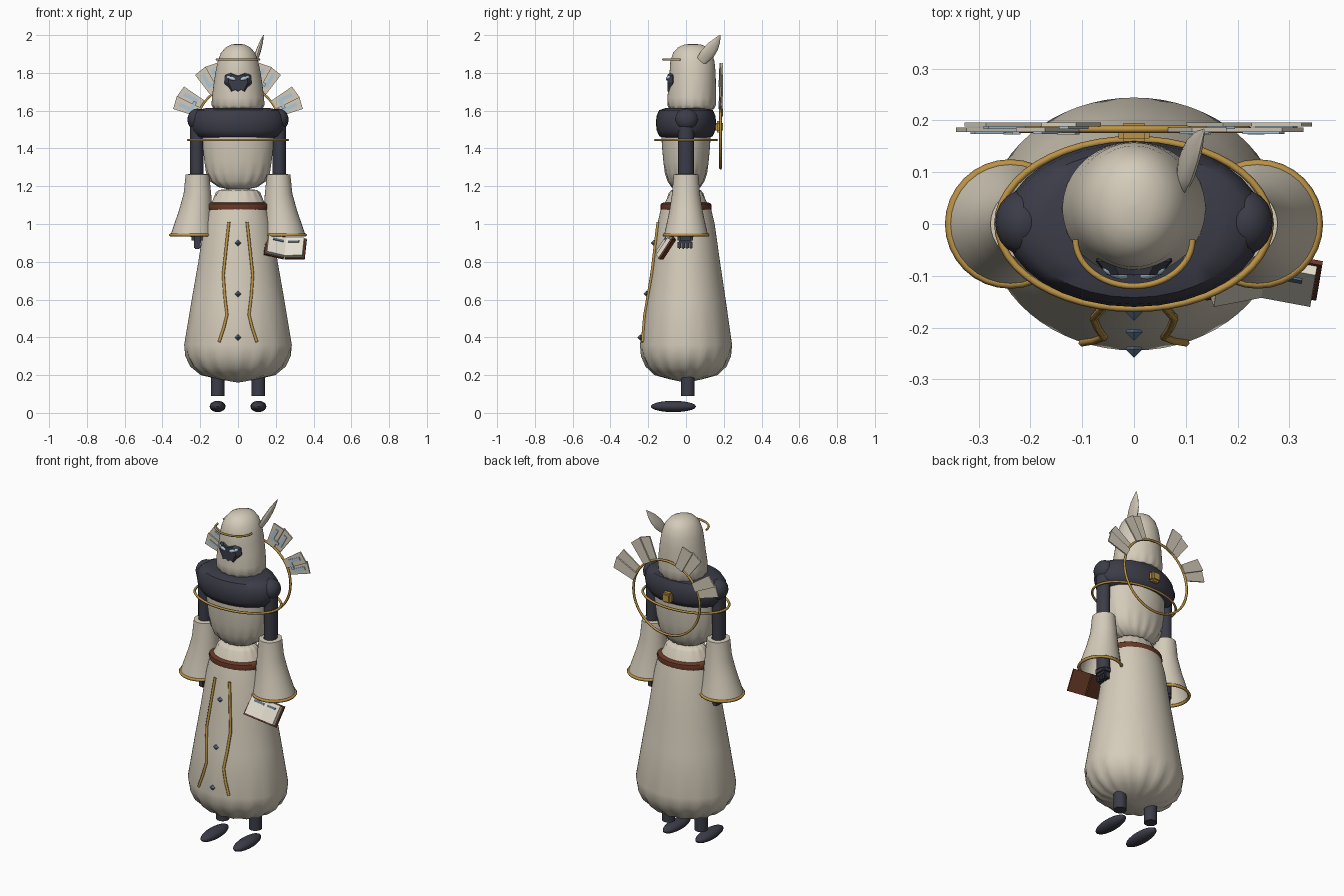
import bpy, bmesh, math
from mathutils import Matrix, Vector

if "Cube" in bpy.data.objects:
    bpy.data.objects.remove(bpy.data.objects["Cube"])


def material(name, rgb):
    m = bpy.data.materials.new(name)
    m.use_nodes = True
    m.diffuse_color = (*rgb, 1)
    m.node_tree.nodes["Principled BSDF"].inputs["Base Color"].default_value = (*rgb, 1)
    return m


CLOTH = material("cream cloth", (0.66, 0.60, 0.49))
DARK = material("dark navy", (0.045, 0.045, 0.065))
GOLD = material("gold trim", (0.50, 0.29, 0.06))
LEATHER = material("brown leather", (0.14, 0.04, 0.02))
PAGE = material("paper", (0.78, 0.73, 0.62))
GLASS = material("pale blue", (0.42, 0.58, 0.68))
STEEL = material("steel blue", (0.10, 0.17, 0.25))


def finish(name, bm, mat, smooth=True):
    bmesh.ops.recalc_face_normals(bm, faces=bm.faces)
    me = bpy.data.meshes.new(name)
    bm.to_mesh(me)
    bm.free()
    me.materials.append(mat)
    ob = bpy.data.objects.new(name, me)
    bpy.context.collection.objects.link(ob)
    if smooth:
        bpy.ops.object.select_all(action="DESELECT")
        ob.select_set(True)
        bpy.context.view_layer.objects.active = ob
        bpy.ops.object.shade_smooth_by_angle(angle=math.radians(45))
    return ob


def loft(name, rings, mat, x=0, segs=32, caps=True, folds=16):
    """Stack of ellipses: (rx, ry, z, centre y, fold depth, x shift)."""
    bm = bmesh.new()
    loops = []
    for ring in rings:
        rx, ry, z, cy, fold, dx = (*ring, 0, 0, 0)[:6]
        loop = []
        for i in range(segs):
            a = math.tau * i / segs
            k = 1 + fold * math.cos(folds * a)
            loop.append(bm.verts.new((x + dx + rx * k * math.cos(a), cy + ry * k * math.sin(a), z)))
        loops.append(loop)
    for lo, hi in zip(loops, loops[1:]):
        for i in range(segs):
            j = (i + 1) % segs
            bm.faces.new((lo[i], lo[j], hi[j], hi[i]))
    if caps:
        bm.faces.new(loops[0])
        bm.faces.new(loops[-1])
    return finish(name, bm, mat)


def ball(name, centre, radii, mat, rot=Matrix(), segs=20):
    bm = bmesh.new()
    bmesh.ops.create_uvsphere(bm, u_segments=segs, v_segments=segs // 2, radius=1,
                              matrix=Matrix.Translation(centre) @ rot @ Matrix.Diagonal((*radii, 1)))
    return finish(name, bm, mat)


def box(name, centre, size, mat, frame=Matrix(), bevel=0):
    bm = bmesh.new()
    bmesh.ops.create_cube(bm, size=1)
    bmesh.ops.transform(bm, verts=bm.verts, matrix=Matrix.Diagonal((*size, 1)))
    if bevel:
        bmesh.ops.bevel(bm, geom=bm.edges[:], offset=bevel, segments=2, affect="EDGES")
    bmesh.ops.transform(bm, verts=bm.verts, matrix=frame @ Matrix.Translation(centre))
    return finish(name, bm, mat, bool(bevel))


def tube(name, points, radius, mat, closed=False):
    """Round tube swept along a path."""
    cu = bpy.data.curves.new(name, "CURVE")
    cu.dimensions = "3D"
    cu.bevel_depth = radius
    cu.bevel_resolution = 1
    cu.use_fill_caps = True
    sp = cu.splines.new("POLY")
    sp.points.add(len(points) - 1)
    for p, co in zip(sp.points, points):
        p.co = (*co, 1)
    sp.use_cyclic_u = closed
    cu.materials.append(mat)
    ob = bpy.data.objects.new(name, cu)
    bpy.context.collection.objects.link(ob)
    return ob


def arc(rx, ry, start=0, end=math.tau, n=48):
    return [(rx * math.cos(start + (end - start) * i / n),
             ry * math.sin(start + (end - start) * i / n)) for i in range(n + 1)]


# Long robe, waist collar and belt
loft("robe_skirt", [(.01, .01, .162), (.1, .085, .178, 0, .02), (.19, .16, .2, 0, .04),
                    (.245, .208, .245, 0, .03), (.275, .235, .3, 0, .015), (.285, .244, .36),
                    (.245, .21, .6), (.21, .18, .8), (.18, .152, 1), (.155, .128, 1.1)], CLOTH, segs=64)
loft("waist_collar", [(.15, .12, 1.1), (.135, .105, 1.125), (.115, .088, 1.165, 0, .03),
                      (.1, .075, 1.18, 0, .03), (.05, .04, 1.185)], CLOTH, segs=64)
loft("belt", [(.15, .12, 1.066), (.163, .133, 1.074), (.167, .136, 1.09),
              (.163, .133, 1.106), (.15, .12, 1.114)], LEATHER)

# Bodice, dark mantle and the ring around the chest
loft("bodice", [(.04, .03, 1.182), (.1, .075, 1.195, 0, .03), (.145, .095, 1.228, 0, .04),
                (.166, .11, 1.27, 0, .02), (.178, .12, 1.33), (.188, .128, 1.42), (.19, .13, 1.48)], CLOTH, segs=64)
loft("mantle", [(.17, .11, 1.452), (.22, .142, 1.465), (.243, .155, 1.495), (.25, .16, 1.535),
                (.243, .155, 1.575), (.22, .142, 1.603), (.17, .11, 1.613), (.08, .06, 1.615)], DARK)
tube("chest_ring", [(x, y, 1.445) for x, y in arc(.263, .163)][:-1], .007, GOLD, True)

# Arms, sleeves, hands, legs and feet on both sides
for side, s in (("left", 1), ("right", -1)):
    ball(side + "_shoulder", (s * .215, .003, 1.553), (.053, .062, .058), DARK)
    loft(side + "_arm", [(.034, .04, .93), (.036, .042, 1.56)], DARK, s * .218, 20)
    loft(side + "_sleeve", [(.118, .117, .94, 0, 0, s * .024), (.106, .105, .99, 0, 0, s * .02),
                            (.088, .088, 1.07, 0, 0, s * .01), (.073, .074, 1.16), (.062, .066, 1.262),
                            (.036, .042, 1.265)], CLOTH, s * .215, caps=False)
    tube(side + "_sleeve_trim", [(s * .239 + x, y, .942) for x, y in arc(.117, .116, n=32)][:-1], .009, GOLD, True)
    box(side + "_palm", (s * .215, -.004, .925), (.062, .08, .05), DARK, bevel=.012)
    for i in range(4):
        box(f"{side}_finger_{i}", (s * .215, -.035 + .0205 * i, .889), (.035, .018, .045), DARK, bevel=.006)
    loft(side + "_leg", [(.036, .036, .09), (.036, .036, .26)], DARK, s * .108, 16)
    bpy.data.objects[side + "_leg"].location.y = .01
    ball(side + "_foot", (s * .108, -.067, .034), (.042, .12, .03), DARK)

# Hood, face mask and eyes
loft("hood", [(.1, .09, 1.602, .028, .02), (.125, .115, 1.608, .03, .03), (.138, .127, 1.63, .03, .015),
              (.138, .129, 1.67, .03), (.129, .124, 1.74, .034), (.12, .122, 1.8, .035),
              (.108, .117, 1.86, .034), (.091, .103, 1.905, .034), (.065, .078, 1.935, .036),
              (.035, .045, 1.95, .036), (.005, .005, 1.954, .036)], CLOTH, segs=64)

half = [(0, .042), (.042, .055), (.07, .038), (.074, 0), (.055, -.03), (.045, -.055), (.02, -.045)]
outline = half + [(0, -.056)] + [(-x, z) for x, z in half[:0:-1]]
bm = bmesh.new()
rim = [bm.verts.new((x, -.072, 1.748 + z)) for x, z in outline]
mid = [bm.verts.new((x * .7, -.098, 1.748 + z * .8)) for x, z in outline]
back = [bm.verts.new((x * .9, -.03, 1.748 + z * .9)) for x, z in outline]
for a, b in ((back, rim), (rim, mid)):
    for i in range(len(a)):
        j = (i + 1) % len(a)
        bm.faces.new((a[i], a[j], b[j], b[i]))
bm.faces.new(mid)
bm.faces.new(back)
finish("face_mask", bm, DARK, False)
for side, s in (("left", 1), ("right", -1)):
    ball(side + "_eye", (s * .036, -.093, 1.772), (.028, .011, .011), GLASS,
         Matrix.Rotation(s * -.3, 4, "Y") @ Matrix.Rotation(s * .35, 4, "Z"), 12)

# Circlet and hood feather
tube("circlet", [(x, -.03 + y, 1.87) for x, y in arc(.113, .09, math.pi, math.tau, 24)], .006, GOLD)
loft("feather", [(.008, .022, 1.85, .085, 0, .088), (.014, .043, 1.885, .104, 0, .098),
                 (.014, .043, 1.92, .125, 0, .109), (.01, .03, 1.96, .15, 0, .122),
                 (.002, .004, 2.0, .18, 0, .135)], CLOTH, segs=12)

# Halo behind the back: ring, hub and split fan panels with inlays
HUB = Vector((0, .183, 1.515))
tube("halo_ring", [HUB + Vector((x, 0, z)) for x, z in arc(.22, .22)][:-1], .007, GOLD, True)
box("halo_hub", HUB + Vector((0, -.008, 0)), (.06, .04, .06), GOLD, bevel=.01)
for n, angle in enumerate((-64, -29, 29, 64)):
    frame = Matrix.Translation(HUB) @ Matrix.Rotation(math.radians(angle), 4, "Y")
    for k in (-1, 1):
        bm = bmesh.new()
        y = .005 * k
        quad = [bm.verts.new(frame @ Vector((k * x, y, z)))
                for x, z in ((-.004, .215), (.046, .215), (.066, .35), (-.004, .362))]
        face = bm.faces.new(quad)
        ext = bmesh.ops.extrude_face_region(bm, geom=[face])["geom"]
        bmesh.ops.translate(bm, vec=(0, .008, 0), verts=[v for v in ext if isinstance(v, bmesh.types.BMVert)])
        finish(f"fan_panel_{n}_{k}", bm, CLOTH, False)
        box(f"fan_inlay_{n}_{k}", (k * .029, y - .002, .292), (.02, .005, .08), GLASS, frame)
    box(f"fan_inlay_bar_{n}", (0, -.008, .262), (.04, .004, .018), GLASS, frame)


# Robe front trim and gems, laid on the skirt surface
def on_skirt(x, z):
    rx = .285 + (.36 - z) * .167
    return (x, -rx * .855 * math.sqrt(1 - (x / rx) ** 2) - .003, z)


for side, s in (("left", 1), ("right", -1)):
    path = [(.048, 1.01), (.06, .9), (.078, .73), (.07, .62), (.058, .52), (.075, .45), (.1, .375)]
    tube(side + "_robe_trim", [on_skirt(s * x, z) for x, z in path], .008, GOLD)
for i, z in enumerate((.9, .63, .4)):
    bm = bmesh.new()
    bmesh.ops.create_uvsphere(bm, u_segments=4, v_segments=2, radius=.017,
                              matrix=Matrix.Translation(on_skirt(0, z)))
    finish(f"robe_gem_{i}", bm, STEEL, False)

# Open book held at the left hand
book = (Matrix.Translation((.25, -.1, .873)) @ Matrix.Rotation(.11, 4, "Y")
        @ Matrix.Rotation(math.radians(57), 4, "X"))
for side, s in (("left", 1), ("right", -1)):
    leaf = book @ Matrix.Rotation(s * -.22, 4, "Y")
    box(side + "_book_cover", (s * .054, 0, -.012), (.108, .125, .01), LEATHER, leaf)
    box(side + "_book_pages", (s * .05, 0, .003), (.098, .112, .022), PAGE, leaf)
    box(side + "_book_ribbon", (s * .045, .03, .016), (.06, .012, .005), STEEL, leaf)
